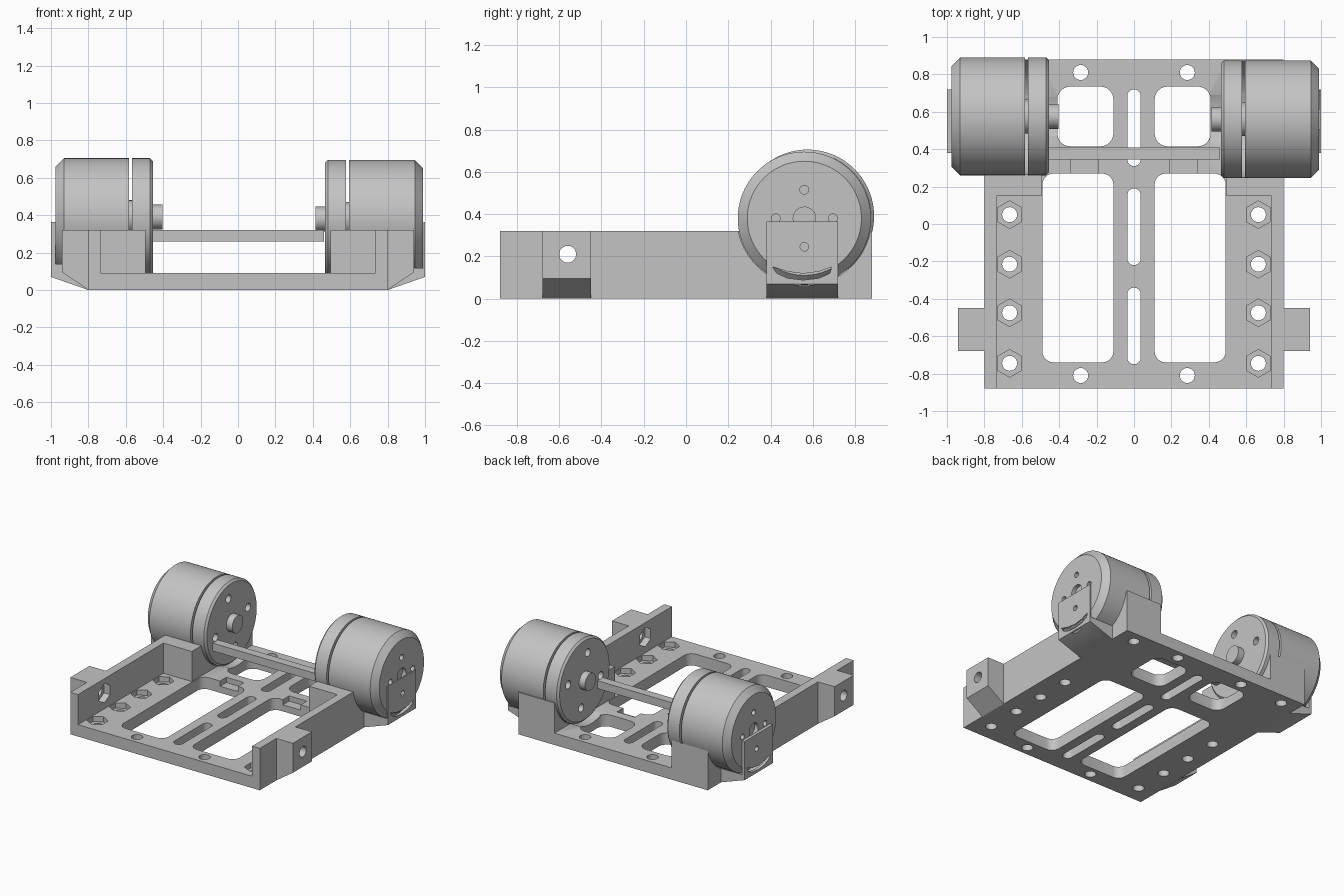
import bpy, bmesh, math
from mathutils import Matrix, Vector

cube = bpy.data.objects.get("Cube")
if cube:
    bpy.data.objects.remove(cube, do_unlink=True)

grey = bpy.data.materials.new("machined grey")
grey.use_nodes = True
GREY = (0.55, 0.55, 0.55, 1)
grey.diffuse_color = GREY
grey.node_tree.nodes["Principled BSDF"].inputs["Base Color"].default_value = GREY


def finish(name, bm):
    bmesh.ops.recalc_face_normals(bm, faces=bm.faces)
    mesh = bpy.data.meshes.new(name)
    bm.to_mesh(mesh)
    bm.free()
    mesh.materials.append(grey)
    ob = bpy.data.objects.new(name, mesh)
    bpy.context.collection.objects.link(ob)
    return ob


def prism(name, pts, axis, lo, hi):
    """Extrude a 2D outline along an axis; the outline uses the other two axes in order."""
    bm = bmesh.new()
    verts = []
    for p in pts:
        co = list(p)
        co.insert("xyz".index(axis), lo)
        verts.append(bm.verts.new(co))
    face = bm.faces.new(verts)
    new = bmesh.ops.extrude_face_region(bm, geom=[face])["geom"]
    step = Vector([hi - lo if a == axis else 0 for a in "xyz"])
    bmesh.ops.translate(bm, verts=[v for v in new if isinstance(v, bmesh.types.BMVert)], vec=step)
    return finish(name, bm)


def rect(a0, a1, b0, b1):
    return [(a0, b0), (a1, b0), (a1, b1), (a0, b1)]


def ring(a, b, r, n=24, turn=0.0):
    return [(a + r * math.cos(turn + math.tau * i / n),
             b + r * math.sin(turn + math.tau * i / n)) for i in range(n)]


def rounded(a0, a1, b0, b1, r, n=6):
    pts = []
    corners = [(a1 - r, b1 - r), (a0 + r, b1 - r), (a0 + r, b0 + r), (a1 - r, b0 + r)]
    for k, (a, b) in enumerate(corners):
        for i in range(n + 1):
            t = math.pi / 2 * (k + i / n)
            p = (a + r * math.cos(t), b + r * math.sin(t))
            if not pts or (Vector(p) - Vector(pts[-1])).length > 1e-4:
                pts.append(p)
    return pts


def combine(ob, tools):
    """Apply (operation, tool) booleans in order, then remove the tools."""
    for op, tool in tools:
        mod = ob.modifiers.new(op, "BOOLEAN")
        mod.operation, mod.solver, mod.object = op, "EXACT", tool
    bpy.context.view_layer.update()
    deps = bpy.context.evaluated_depsgraph_get()
    mesh = bpy.data.meshes.new_from_object(ob.evaluated_get(deps))
    ob.modifiers.clear()
    ob.data = mesh
    mesh.name = ob.name
    for _, tool in tools:
        bpy.data.objects.remove(tool, do_unlink=True)


def smooth(ob):
    bpy.ops.object.select_all(action="DESELECT")
    ob.select_set(True)
    bpy.context.view_layer.objects.active = ob
    bpy.ops.object.shade_smooth_by_angle(angle=math.radians(25))


def span(s, a, b):
    return sorted((s * a, s * b))


# Motor placement: side, centre y, centre z, outer face x, inner face x
MOTORS = [("left_motor", 1, 0.56, 0.38, 0.99, 0.465),
          ("right_motor", -1, 0.575, 0.39, 0.975, 0.455)]
RADIUS = 0.315

# Frame: U-shaped tray
frame = prism("frame", [(-.8, 0), (.8, 0), (.8, .32), (.735, .32), (.735, .09),
                        (-.735, .09), (-.735, .32), (-.8, .32)], "y", -.88, .88)
tools = []


def add(pts, axis, lo, hi):
    tools.append(("UNION", prism("add", pts, axis, lo, hi)))


def cut(pts, axis, lo, hi):
    tools.append(("DIFFERENCE", prism("cut", pts, axis, lo, hi)))


# Motor blocks, side mounts and front brackets
for s in (1, -1):
    add(rect(*span(s, .495, .79), .15, .88), "z", .02, .32)
    add([(s * x, z) for x, z in [(.75, 0), (.8, 0), (1, .07), (1, .365), (.75, .365)]], "y", .38, .72)
    add([(s * x, z) for x, z in [(.75, 0), (.8, 0), (.94, .095), (.94, .32), (.75, .32)]], "y", -.68, -.45)

# Motor cradles with a vent and a screw hole in each mount face
for _, s, y, z, outer, inner in MOTORS:
    cut(ring(y, z, RADIUS + .003, 96), "x", *span(s, inner - .06, outer + .001))
    cut([(.41, .15), (.43, .12), (.48, .097), (.555, .088), (.63, .097), (.68, .12), (.69, .15),
         (.63, .128), (.555, .118), (.48, .128)], "x", *span(s, .9, 1.1))
    cut(ring(y, z - .135, .02, 16), "x", *span(s, .9, 1.1))

# Floor windows, notches, bolt holes, nut pockets
for s in (1, -1):
    cut(rounded(*span(s, .11, .49), -.74, .27, .06), "z", -.1, .2)
    cut(rounded(*span(s, .11, .41), .415, .735, .07), "z", -.1, .2)
    cut(rect(*span(s, .19, .34), .2, .345), "z", .05, .2)
    for x, y in [(.285, .81), (.285, -.81), (.665, .79)]:
        cut(ring(s * x, y, .04), "z", -.1, .2)
    for y in (.05, -.215, -.475, -.745):
        cut(ring(s * .665, y, .04), "z", -.1, .2)
        cut(ring(s * .665, y, .074, 6, math.pi / 2), "z", .05, .2)
    cut(ring(-.56, .21, .04), "x", *span(s, .6, 1.1))
    cut(ring(-.56, .21, .074, 6, math.pi / 2), "x", *span(s, .6, .785))

# Centre slots
for y0, y1 in [(-.75, -.34), (-.22, .19), (.31, .72)]:
    cut(rounded(-.036, .036, y0, y1, .036), "z", -.1, .2)
combine(frame, tools)
smooth(frame)

# Cross bar between the motors
prism("cross_bar", rect(.345, .41, .26, .32), "x", -.46, .46)


def lathe(name, profile, s, y, z, n=96):
    """Turn an (x, radius) profile about the motor axis."""
    bm = bmesh.new()
    rings = [[bm.verts.new((s * x, b, c)) for b, c in ring(y, z, r, n)] for x, r in profile]
    for a, b in zip(rings, rings[1:]):
        for i in range(n):
            bm.faces.new((a[i], a[(i + 1) % n], b[(i + 1) % n], b[i]))
    bm.faces.new(rings[0])
    bm.faces.new(rings[-1])
    return finish(name, bm)


# Motors: shaft, inner plate, narrow gap around a hub, chamfered outer can
for name, s, y, z, outer, inner in MOTORS:
    gap = inner + .112
    motor = lathe(name, [(inner - .05, .066), (inner, .066), (inner, RADIUS - .015),
                         (inner + .015, RADIUS), (gap, RADIUS), (gap, .09), (gap + .016, .09),
                         (gap + .016, RADIUS), (outer - .045, RADIUS), (outer, .27)], s, y, z)
    tools = []
    for dy, dz in ring(0, 0, .135, 4):
        cut(ring(y + dy, z + dz, .021, 16), "x", *span(s, outer - .03, outer + .1))
    cut(ring(y, z, .053, 32), "x", *span(s, outer - .03, outer + .1))
    for dy, dz in ring(0, 0, .2, 4, .2):
        cut(ring(y + dy, z + dz, .03, 20), "x", *span(s, inner - .1, inner + .05))
    combine(motor, tools)
    smooth(motor)
